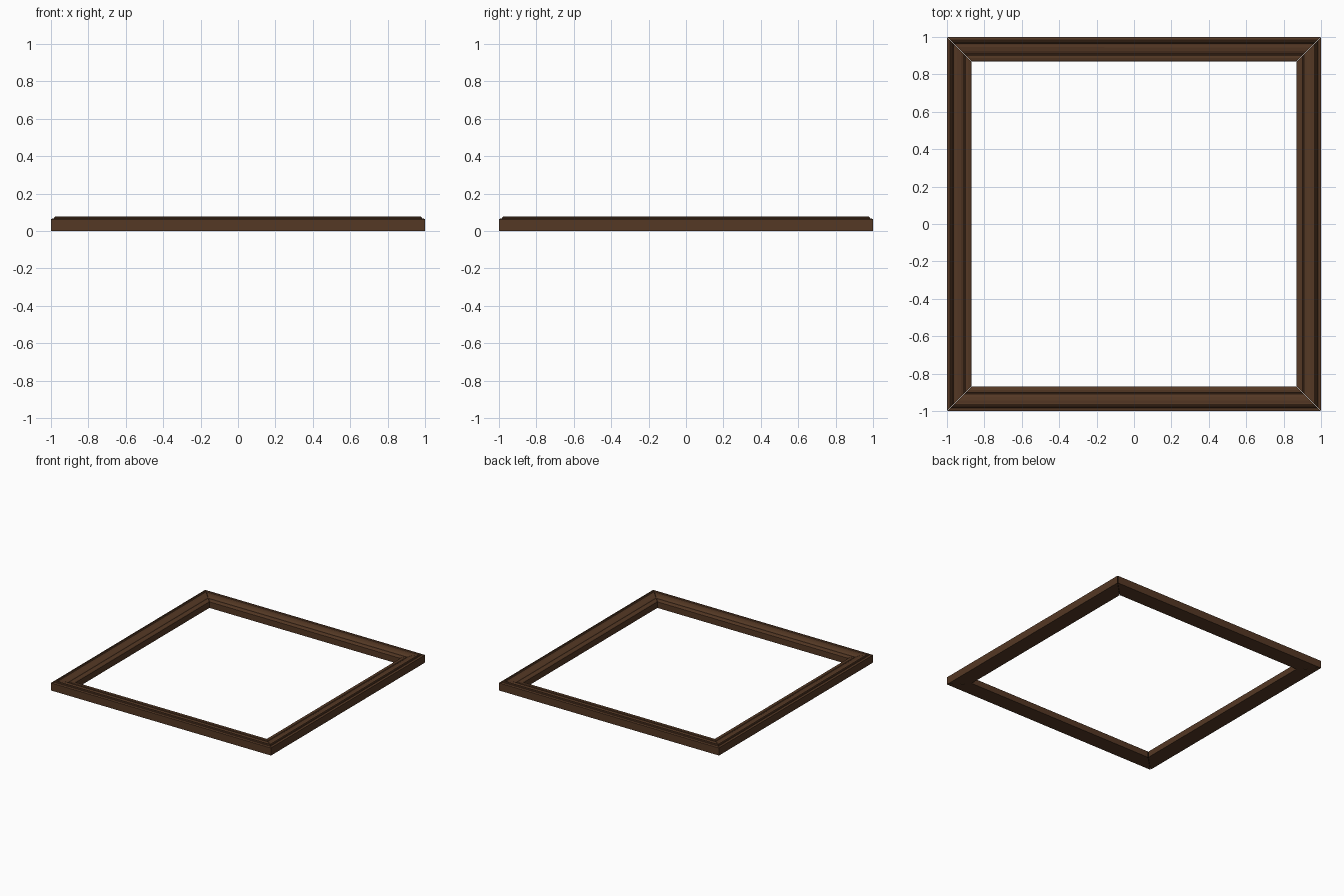
import bpy, bmesh, math
from mathutils import Matrix

if "Cube" in bpy.data.objects:
    bpy.data.objects.remove(bpy.data.objects["Cube"])

wood = bpy.data.materials.new("dark_wood")
wood.diffuse_color = (0.09, 0.04, 0.018, 1)
wood.use_nodes = True
wood.node_tree.nodes["Principled BSDF"].inputs["Base Color"].default_value = wood.diffuse_color

GAP = 0.0015  # hairline seam at each mitre

# Moulding cross-section: (distance from centre, height)
profile = [
    (0.868, 0.0), (1.0, 0.0), (1.0, 0.062), (0.996, 0.065), (0.984, 0.066),
    (0.982, 0.073), (0.977, 0.076), (0.970, 0.075), (0.966, 0.068),
    (0.960, 0.066), (0.945, 0.067), (0.925, 0.064), (0.912, 0.058),
    (0.909, 0.053), (0.904, 0.053), (0.900, 0.057), (0.888, 0.058),
    (0.874, 0.055), (0.868, 0.050),
]


def rail(name, angle):
    # One mitred rail: the profile swept between two 45 degree ends
    bm = bmesh.new()
    left = [bm.verts.new((-(r - GAP), -r, z)) for r, z in profile]
    right = [bm.verts.new((r - GAP, -r, z)) for r, z in profile]
    n = len(profile)
    for i in range(n):
        j = (i + 1) % n
        bm.faces.new((left[i], left[j], right[j], right[i]))
    bm.faces.new(left)
    bm.faces.new(right[::-1])
    bmesh.ops.recalc_face_normals(bm, faces=bm.faces)
    bmesh.ops.rotate(bm, verts=bm.verts, cent=(0, 0, 0),
                     matrix=Matrix.Rotation(angle, 3, 'Z'))
    mesh = bpy.data.meshes.new(name)
    bm.to_mesh(mesh)
    bm.free()
    mesh.materials.append(wood)
    bpy.context.collection.objects.link(bpy.data.objects.new(name, mesh))


# Four rails around the opening
for k, side in enumerate(("front", "right", "back", "left")):
    rail(side + "_rail", k * math.pi / 2)
